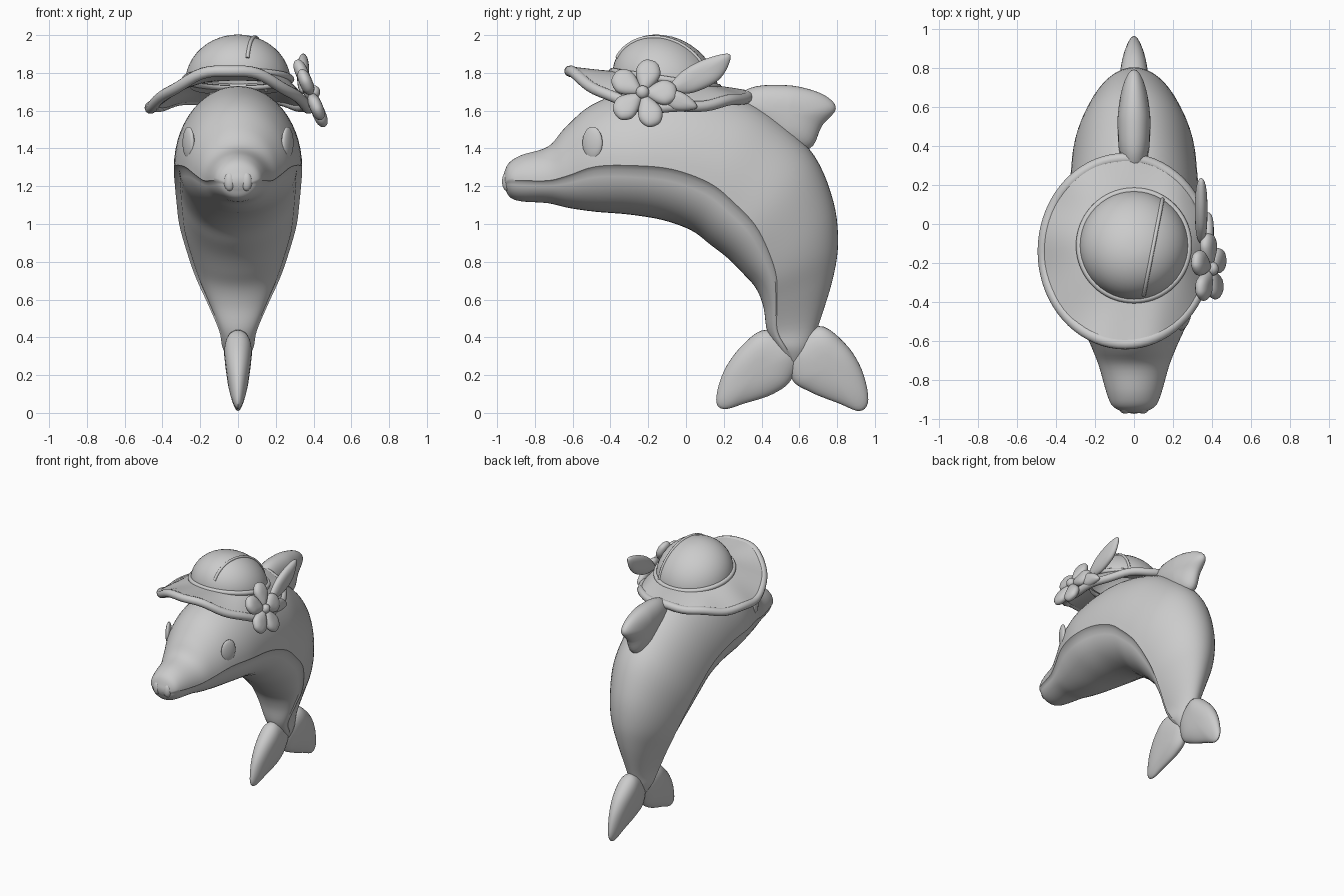
import bpy, bmesh
from math import sin, cos, pi, sqrt, radians
from mathutils import Vector

if "Cube" in bpy.data.objects:
    bpy.data.objects.remove(bpy.data.objects["Cube"])

grey = bpy.data.materials.new("plain grey")
grey.use_nodes = True
grey.diffuse_color = (0.6, 0.6, 0.6, 1)
grey.node_tree.nodes["Principled BSDF"].inputs["Base Color"].default_value = (0.6, 0.6, 0.6, 1)


def finish(ob, angle=45):
    ob.data.materials.clear()
    ob.data.materials.append(grey)
    bpy.ops.object.select_all(action="DESELECT")
    ob.select_set(True)
    bpy.context.view_layer.objects.active = ob
    bpy.ops.object.shade_smooth_by_angle(angle=radians(angle))
    return ob


def loft(name, rings, start=None, end=None):
    """Skin closed rings, with an optional cap point at each end."""
    bm = bmesh.new()
    loops = [[bm.verts.new(p) for p in ring] for ring in rings]
    n = len(loops[0])
    for a, b in zip(loops, loops[1:]):
        for i in range(n):
            bm.faces.new((a[i], a[(i + 1) % n], b[(i + 1) % n], b[i]))
    for loop, tip in ((loops[0], start), (loops[-1], end)):
        if tip is not None:
            v = bm.verts.new(tip)
            for i in range(n):
                bm.faces.new((loop[i], loop[(i + 1) % n], v))
    bmesh.ops.recalc_face_normals(bm, faces=bm.faces)
    me = bpy.data.meshes.new(name)
    bm.to_mesh(me)
    bm.free()
    ob = bpy.data.objects.new(name, me)
    bpy.context.collection.objects.link(ob)
    return finish(ob)


def spline(points, steps, closed=False):
    """Catmull-Rom interpolation of tuples of any length."""
    n, out = len(points), []
    pick = (lambda i: points[i % n]) if closed else (lambda i: points[max(0, min(n - 1, i))])
    for i in range(n if closed else n - 1):
        for s in range(steps):
            t = s / steps
            out.append([b + 0.5 * t * (c - a + t * (2*a - 5*b + 4*c - d + t * (3*(b - c) + d - a)))
                        for a, b, c, d in zip(pick(i - 1), pick(i), pick(i + 1), pick(i + 2))])
    return out if closed else out + [list(points[-1])]


def pillow(name, outline, centre, place, thick):
    """Puffed plate: the outline shrinks to its centre as it thickens."""
    edge, rings = spline(outline, 5, True), []
    for k in range(1, 16):
        a = pi * k / 16
        ring = []
        for u, v in edge:
            pu = centre[0] + (u - centre[0]) * sin(a) ** 0.7
            pv = centre[1] + (v - centre[1]) * sin(a) ** 0.7
            ring.append(place(pu, pv, cos(a) * thick(pu, pv)))
        rings.append(ring)
    t = thick(*centre)
    return loft(name, rings, place(*centre, t), place(*centre, -t))


def tube(name, points, radius, closed=False):
    cu = bpy.data.curves.new(name, "CURVE")
    cu.dimensions = "3D"
    cu.bevel_depth = radius
    cu.bevel_resolution = 3
    cu.use_fill_caps = True
    sp = cu.splines.new("POLY")
    sp.points.add(len(points) - 1)
    for p, co in zip(sp.points, points):
        p.co = (*co, 1)
    sp.use_cyclic_u = closed
    ob = bpy.data.objects.new(name, cu)
    bpy.context.collection.objects.link(ob)
    bpy.ops.object.select_all(action="DESELECT")
    ob.select_set(True)
    bpy.context.view_layer.objects.active = ob
    bpy.ops.object.convert(target="MESH")
    return finish(bpy.context.object, 60)


def ball(name, loc, scale, turn=0):
    bpy.ops.mesh.primitive_uv_sphere_add(segments=24, ring_count=16, location=loc, rotation=(0, 0, turn))
    ob = bpy.context.object
    ob.name, ob.scale = name, scale
    return finish(ob)


# Body: back point (y, z), belly point (y, z), half width, height of the side ridge
sections = [
    (-.97, 1.25, -.955, 1.18, .06, .5), (-.94, 1.32, -.93, 1.14, .11, .5),
    (-.87, 1.365, -.87, 1.12, .14, .45), (-.73, 1.41, -.73, 1.11, .18, .4),
    (-.64, 1.51, -.62, 1.085, .22, .4), (-.5, 1.63, -.48, 1.065, .28, .42),
    (-.3, 1.7, -.3, 1.05, .33, .4), (0, 1.73, -.12, 1.02, .34, .38),
    (.3, 1.66, .03, .965, .335, .36), (.5, 1.54, .13, .89, .325, .34),
    (.68, 1.36, .22, .82, .31, .32), (.78, 1.12, .3, .74, .27, .29),
    (.805, .9, .37, .66, .225, .25), (.775, .7, .41, .56, .165, .2),
    (.7, .46, .43, .43, .1, .2), (.66, .34, .48, .34, .08, .3), (.6, .25, .54, .25, .03, .5)]
rings = []
for ty, tz, by, bz, w, f in spline(sections, 5):
    top, low = Vector((0, ty, tz)), Vector((0, by, bz))
    mid = low.lerp(top, f)
    half = [mid + (top - mid) * cos(a) + Vector((w * sin(a), 0, 0))
            for a in [pi / 2 * i / 14 for i in range(15)]]
    inset = w * 0.93
    half += [mid + (low - mid) * sin(a) + Vector((inset * cos(a), 0, 0))
             for a in [pi / 2 * (i + .6) / 10.6 for i in range(11)]]
    rings.append(half + [Vector((-p.x, p.y, p.z)) for p in half[-2:0:-1]])
loft("body", rings, (0, -.975, 1.215), (0, .57, .24))

# Fin and tail flukes lie in the middle plane
side = lambda y, z, w: (w, y, z)
pillow("back_fin", [(.26, 1.62), (.34, 1.72), (.53, 1.735), (.68, 1.705), (.77, 1.655), (.79, 1.6),
                    (.72, 1.52), (.655, 1.4), (.5, 1.42)], (.54, 1.58), side,
       lambda y, z: .085 - .1 * max(0, y - .55))
fluke_thick = lambda y, z: .035 + .13 * z
pillow("front_fluke", [(.43, .44), (.3, .36), (.2, .22), (.16, .07), (.2, .02), (.31, .05),
                       (.46, .1), (.56, .18), (.6, .34)], (.38, .22), side, fluke_thick)
pillow("rear_fluke", [(.7, .46), (.84, .37), (.93, .23), (.965, .07), (.92, .01), (.81, .05),
                      (.66, .11), (.56, .18), (.55, .34)], (.75, .24), side, fluke_thick)

# Face
for s, tag in ((1, "left"), (-1, "right")):
    ball(tag + "_eye", (s * .262, -.495, 1.43), (.022, .058, .085), s * -.45)
    ball(tag + "_nostril", (s * .045, -.948, 1.225), (.03, .026, .05))

# Hat crown, tilted back
slope = lambda y: 1.745 - .15 * (y + .1)
crown = []
for k in range(1, 13):
    a = pi / 2 * k / 12
    crown.append([(.28 * sin(a) * cos(t), -.11 + .28 * sin(a) * sin(t),
                   slope(-.11 + .28 * sin(a) * sin(t)) + .253 * cos(a))
                  for t in [2 * pi * i / 48 for i in range(48)]])
loft("hat_crown", crown, (0, -.11, 1.998))


def brim_point(t, r, lift=0):
    """Brim surface: r runs from the crown (0) to the rim (1)."""
    x0, y0 = .25 * cos(t), -.11 + .25 * sin(t)
    x1, y1 = -.045 + .42 * cos(t), -.14 + .475 * sin(t)
    rim = 1.615 + (.2 if sin(t) < 0 else .06) * sin(t) ** 2 + .006 * sin(9 * t)
    z = slope(y0) + (rim - slope(y0)) * r ** 1.3
    return (x0 + (x1 - x0) * r, y0 + (y1 - y0) * r, z + lift)


turns = [2 * pi * i / 72 for i in range(72)]
under = [[brim_point(t, r / 8, -.025) for t in turns] for r in range(9)]
over = [[brim_point(t, r / 8, .025) for t in turns] for r in range(8, -1, -1)]
loft("hat_brim", under + over)
tube("brim_rim", [brim_point(t, 1) for t in turns], .03, True)
tube("hat_band", [(.28 * cos(t), -.11 + .28 * sin(t), slope(-.11 + .28 * sin(t)) + .02)
                  for t in turns], .018, True)
# Seam over the crown
seam = []
for i in range(25):
    a = pi * (i / 24 - .5)
    y = -.11 + .255 * sin(a)
    x = .1 + .05 * sin(a)
    seam.append((x, y, slope(y) + .253 * sqrt(max(0, 1 - (x * x + (y + .11) ** 2) / .0784))))
tube("crown_seam", seam, .01)

# Flower on the left of the hat, leaning outward at the bottom
flower_y, flower_z = -.23, 1.69


def on_hat(y, z, w):
    return (.385 - .42 * (z - flower_z) + w, y, z + .4 * w)


def turned(points, a):
    return [(flower_y + u * cos(a) - v * sin(a), flower_z + u * sin(a) + v * cos(a)) for u, v in points]


petal = [(.01, 0), (.06, .045), (.12, .065), (.17, .04), (.182, 0), (.17, -.04), (.12, -.065), (.06, -.045)]
for k in range(5):
    a = radians(75 + 72 * k)
    pillow(f"petal_{k + 1}", turned(petal, a), turned([(.11, 0)], a)[0], on_hat, lambda y, z: .032)
ball("flower_centre", on_hat(flower_y, flower_z, .02), (.03, .035, .035))

# Leaves
leaf_place = lambda y, z, w: (.345 + w, y, z)
pillow("large_leaf", [(-.1, 1.7), (-.05, 1.78), (.02, 1.835), (.12, 1.88), (.23, 1.9), (.22, 1.83),
                      (.17, 1.76), (.08, 1.71), (0, 1.69)], (.07, 1.79), leaf_place, lambda y, z: .032)
pillow("small_leaf", [(-.15, 1.68), (-.07, 1.71), (.01, 1.68), (.06, 1.62), (0, 1.6), (-.08, 1.61)],
       (-.04, 1.65), lambda y, z, w: (.38 + w, y, z), lambda y, z: .03)
